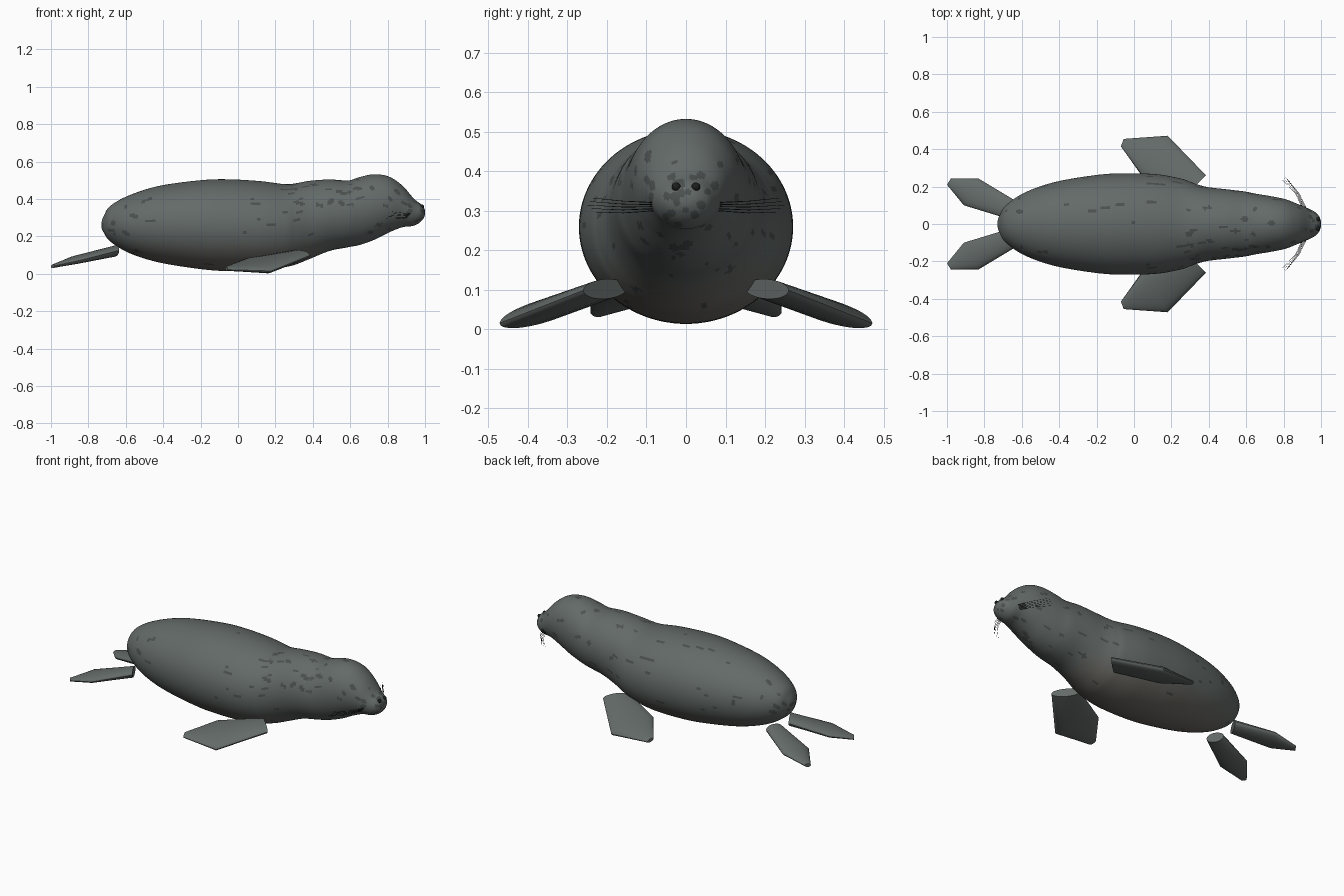
import bpy, bmesh, math, random
from mathutils import Vector

if "Cube" in bpy.data.objects:
    bpy.data.objects.remove(bpy.data.objects["Cube"])

random.seed(7)


def material(name, rgb):
    m = bpy.data.materials.new(name)
    m.diffuse_color = (*rgb, 1)
    m.use_nodes = True
    m.node_tree.nodes["Principled BSDF"].inputs["Base Color"].default_value = m.diffuse_color
    return m


BACK, BELLY = Vector((0.125, 0.145, 0.138)), Vector((0.15, 0.14, 0.125))
STEPS = 5
coat = [material(f"coat_{i}", BACK.lerp(BELLY, i / (STEPS - 1))) for i in range(STEPS)]
spot_mat = material("spot", (0.07, 0.082, 0.079))
dark = material("dark", (0.012, 0.014, 0.014))


def loft(name, rings, mats):
    """Skin closed rings of points and cap both ends."""
    bm = bmesh.new()
    vr = [[bm.verts.new(p) for p in r] for r in rings]
    n = len(vr[0])
    for a, b in zip(vr, vr[1:]):
        for i in range(n):
            j = (i + 1) % n
            bm.faces.new((a[i], a[j], b[j], b[i]))
    bm.faces.new(vr[0][::-1])
    bm.faces.new(vr[-1])
    bmesh.ops.recalc_face_normals(bm, faces=bm.faces[:])
    me = bpy.data.meshes.new(name)
    bm.to_mesh(me)
    bm.free()
    for m in mats:
        me.materials.append(m)
    ob = bpy.data.objects.new(name, me)
    bpy.context.collection.objects.link(ob)
    return ob


def smooth(ob, deg):
    bpy.ops.object.select_all(action='DESELECT')
    ob.select_set(True)
    bpy.context.view_layer.objects.active = ob
    bpy.ops.object.shade_smooth_by_angle(angle=math.radians(deg))


# Body, neck and head profile: x, top z, bottom z, half width
profile = [
    (-.73, .265, .255, .005), (-.715, .315, .215, .055), (-.68, .365, .17, .105),
    (-.58, .42, .11, .17), (-.42, .47, .06, .225), (-.2, .50, .025, .262),
    (-.05, .505, .014, .271), (.12, .495, .016, .266), (.25, .479, .035, .243),
    (.31, .484, .05, .222), (.385, .497, .08, .199), (.49, .504, .122, .186),
    (.59, .499, .142, .174), (.65, .517, .154, .162), (.73, .532, .182, .149),
    (.81, .518, .222, .132), (.88, .47, .249, .105), (.94, .402, .257, .079),
    (.982, .368, .283, .052), (1.0, .332, .322, .005)]


def mirrored(p):
    return Vector((p[0], p[2], p[1], -p[3]))


pts = [Vector(p) for p in profile]
pts = [mirrored(pts[1])] + pts + [mirrored(pts[-2])]
SUB, SEG = 9, 104
rings = []
for k in range(1, len(pts) - 2):
    p0, p1, p2, p3 = pts[k - 1:k + 3]
    for s in range(SUB + (k == len(pts) - 3)):
        t = s / SUB
        x, zt, zb, w = 0.5 * (2 * p1 + (p2 - p0) * t + (2 * p0 - 5 * p1 + 4 * p2 - p3) * t * t
                              + (3 * p1 - p0 - 3 * p2 + p3) * t ** 3)
        c, h = (zt + zb) / 2, (zt - zb) / 2
        rings.append([(x, w * math.cos(2 * math.pi * i / SEG),
                       c + h * math.sin(2 * math.pi * i / SEG)) for i in range(SEG)])
body = loft("body", rings, coat + [spot_mat])

# Paler belly and elongated coat spots, painted by face
polys = body.data.polygons
centres = [p.center.copy() for p in polys]
spots = []
while len(spots) < 150:
    c = random.choice(centres)
    if random.random() < 0.25 + 1.5 * c.z:
        spots.append((c, random.uniform(.015, .036), random.uniform(.008, .013),
                      random.uniform(-.35, .35)))
for p, c in zip(polys, centres):
    band = (0.2 - c.z) / 0.15 if c.x < 0.45 else 0
    p.material_index = max(0, min(STEPS - 1, int(band * STEPS)))
    for s, a, b, slant in spots:
        dx = c.x - s.x
        if abs(dx) > a:
            continue
        d = math.hypot(c.y - s.y, c.z - s.z - slant * dx)
        if (dx / a) ** 2 + (d / b) ** 2 < 1:
            p.material_index = STEPS
            break
smooth(body, 60)


# Flippers: each section is leading edge, trailing edge, half thickness
def flipper(name, sections, side):
    out = []
    for lead, trail, h in sections:
        a, b = Vector(lead), Vector(trail)
        mid, half = (a + b) / 2, (a - b) / 2
        ring = []
        for i in range(24):
            t = 2 * math.pi * i / 24
            p = mid + half * math.cos(t) + Vector((0, 0, h * math.sin(t)))
            ring.append((p.x, p.y * side, p.z))
        out.append(ring)
    smooth(loft(name, out, [coat[0]]), 35)


front = [((.385, .26, .098), (.27, .148, .105), .025),
         ((.18, .472, .015), (.04, .26, .073), .03),
         ((-.055, .455, .022), (-.07, .415, .032), .01)]
hind = [((-.635, .125, .125), (-.68, .03, .118), .03),
        ((-.83, .242, .075), (-.91, .10, .072), .022),
        ((-.98, .242, .043), (-1.0, .21, .038), .01)]

for side, tag in ((1, "left"), (-1, "right")):
    flipper(f"front_flipper_{tag}", front, side)
    flipper(f"hind_flipper_{tag}", hind, side)

    # Small dark beads on the snout
    bpy.ops.mesh.primitive_uv_sphere_add(segments=20, ring_count=12, radius=.011,
                                         location=(.984, .025 * side, .36))
    bead = bpy.context.object
    bead.name = f"snout_bead_{tag}"
    bead.data.materials.append(dark)
    smooth(bead, 60)

    # Whiskers sweeping back from the cheek
    cu = bpy.data.curves.new(f"whiskers_{tag}", 'CURVE')
    cu.dimensions = '3D'
    cu.bevel_depth = .0014
    cu.bevel_resolution = 1
    cu.materials.append(dark)
    for i in range(5):
        f = i / 4 - .5
        sp = cu.splines.new('POLY')
        path = [(.915 + .02 * f, .075, .31 + .02 * f),
                (.875 + .02 * f, .16, .309 + .03 * f),
                (.81 + .03 * f, .25 - .03 * abs(f), .314 + .035 * f)]
        sp.points.add(len(path) - 1)
        for j, (x, y, z) in enumerate(path):
            sp.points[j].co = (x, y * side, z, 1)
            sp.points[j].radius = 1 - .3 * j
    bpy.context.collection.objects.link(bpy.data.objects.new(f"whiskers_{tag}", cu))
